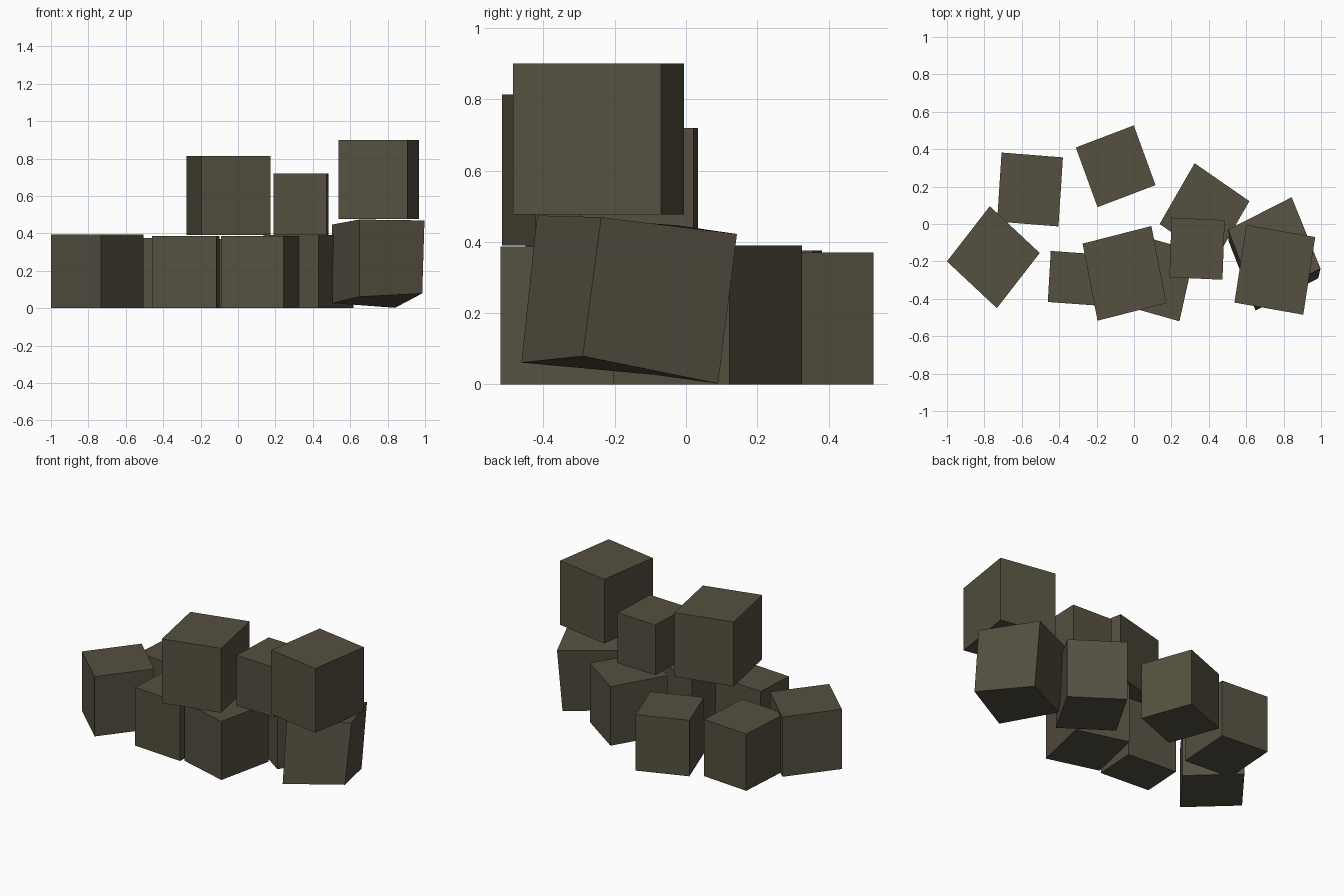
import bpy
import bmesh
from mathutils import Vector

if "Cube" in bpy.data.objects:
    bpy.data.objects.remove(bpy.data.objects["Cube"])

# One dark olive-grey stone colour for every block
stone = bpy.data.materials.new("dark olive stone")
stone.diffuse_color = (0.09, 0.08, 0.052, 1.0)
stone.use_nodes = True
stone.node_tree.nodes["Principled BSDF"].inputs["Base Color"].default_value = stone.diffuse_color


def hexahedron(name, bottom, top):
    """Six-sided block from four bottom and four top corners (counter-clockwise)."""
    bm = bmesh.new()
    lo = [bm.verts.new(p) for p in bottom]
    hi = [bm.verts.new(p) for p in top]
    bm.faces.new(lo[::-1])
    bm.faces.new(hi)
    for i in range(4):
        j = (i + 1) % 4
        bm.faces.new((lo[i], lo[j], hi[j], hi[i]))
    bmesh.ops.recalc_face_normals(bm, faces=bm.faces)
    mesh = bpy.data.meshes.new(name)
    bm.to_mesh(mesh)
    bm.free()
    mesh.materials.append(stone)
    bpy.context.collection.objects.link(bpy.data.objects.new(name, mesh))


def block(name, corner, u, v, z0, z1):
    """Upright block: footprint from a corner and two side vectors."""
    c, u, v = Vector(corner), Vector(u), Vector(v)
    plan = (c, c + u, c + u + v, c + v)
    hexahedron(name, [(p.x, p.y, z0) for p in plan], [(p.x, p.y, z1) for p in plan])


# Blocks lying on the ground: corner, side, side, height
ground = {
    "left_front": ((-1.0, -0.2), (0.267, -0.25), (0.229, 0.295), 0.395),
    "left_back": ((-0.732, 0.013), (0.328, -0.026), (0.024, 0.369), 0.375),
    "middle_back": ((-0.195, 0.09), (0.31, 0.118), (-0.116, 0.319), 0.37),
    "right_back": ((0.137, 0.0), (0.293, -0.203), (0.187, 0.325), 0.39),
    "middle_left": ((-0.461, -0.417), (0.346, -0.025), (0.016, 0.273), 0.385),
    "middle_front": ((-0.092, -0.425), (0.335, -0.095), (0.083, 0.375), 0.387),
}
for place, (corner, u, v, height) in ground.items():
    block("ground_block_" + place, corner, u, v, 0.0, height)

# Blocks resting on top: corner, side, side, bottom, top
stacked = {
    "large": ((-0.195, -0.517), (0.368, 0.094), (-0.08, 0.412), 0.39, 0.814),
    "small": ((0.189, -0.285), (0.284, -0.013), (0.012, 0.319), 0.39, 0.72),
    "high": ((0.537, -0.42), (0.368, -0.065), (0.064, 0.415), 0.476, 0.9),
}
for size, (corner, u, v, z0, z1) in stacked.items():
    block("stacked_block_" + size, corner, u, v, z0, z1)

# Tilted block under the high one
hexahedron(
    "tilted_block",
    [(0.65, -0.462, 0.061), (0.985, -0.29, 0.079), (0.84, 0.09, 0.002), (0.505, -0.09, 0.027)],
    [(0.65, -0.418, 0.474), (0.997, -0.238, 0.469), (0.843, 0.143, 0.422), (0.503, -0.03, 0.447)],
)
